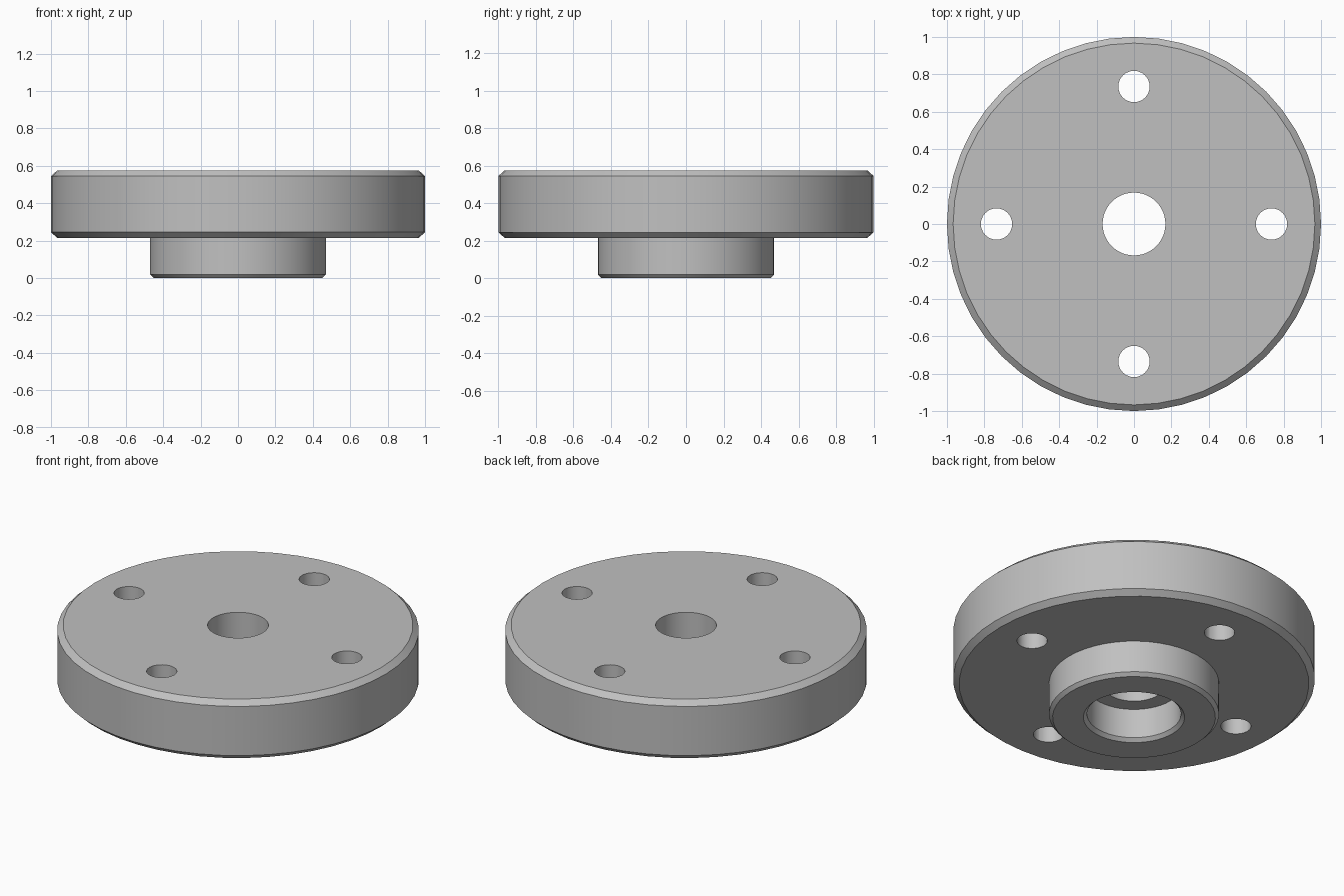
import bpy, bmesh, math
from mathutils import Matrix, Vector

cube = bpy.data.objects.get("Cube")
if cube:
    bpy.data.objects.remove(cube, do_unlink=True)

steel = bpy.data.materials.new("grey steel")
steel.use_nodes = True
colour = (0.53, 0.53, 0.53, 1)
steel.diffuse_color = colour
steel.node_tree.nodes["Principled BSDF"].inputs["Base Color"].default_value = colour


def make_object(name, bm):
    bmesh.ops.recalc_face_normals(bm, faces=bm.faces)
    mesh = bpy.data.meshes.new(name)
    bm.to_mesh(mesh)
    bm.free()
    mesh.materials.append(steel)
    obj = bpy.data.objects.new(name, mesh)
    bpy.context.collection.objects.link(obj)
    return obj


def lathe(name, profile, segments):
    """Revolve a closed (radius, height) profile about z."""
    bm = bmesh.new()
    rings = []
    for i in range(segments):
        a = math.tau * i / segments
        rings.append([bm.verts.new((r * math.cos(a), r * math.sin(a), z)) for r, z in profile])
    n = len(profile)
    for i in range(segments):
        here, there = rings[i], rings[(i + 1) % segments]
        for j in range(n):
            k = (j + 1) % n
            bm.faces.new((here[j], there[j], there[k], here[k]))
    return make_object(name, bm)


# Chamfered disc with a hub below and a stepped bore
flange = lathe("flange_plate_and_hub", [
    (0.168, 0.575), (0.967, 0.575), (1.0, 0.545),       # top face and rim chamfer
    (1.0, 0.245), (0.967, 0.215), (0.47, 0.215),        # rim and underside
    (0.47, 0.02), (0.45, 0.0),                          # hub and its chamfer
    (0.28, 0.0), (0.26, 0.02), (0.26, 0.2), (0.168, 0.2),  # counterbore and shoulder
], 48)

# Four bolt holes
bm = bmesh.new()
for i in range(4):
    place = Matrix.Rotation(i * math.pi / 2, 4, 'Z') @ Matrix.Translation(Vector((0.735, 0, 0.4)))
    bmesh.ops.create_cone(bm, cap_ends=True, segments=24, radius1=0.084,
                          radius2=0.084, depth=0.8, matrix=place)
cutter = make_object("bolt_hole_cutter", bm)
cutter.hide_render = True

bpy.ops.object.select_all(action='DESELECT')
flange.select_set(True)
bpy.context.view_layer.objects.active = flange
cut = flange.modifiers.new("bolt_holes", 'BOOLEAN')
cut.operation = 'DIFFERENCE'
cut.solver = 'EXACT'
cut.object = cutter
bpy.ops.object.modifier_apply(modifier=cut.name)
bpy.data.objects.remove(cutter, do_unlink=True)

bpy.ops.object.shade_smooth_by_angle(angle=math.radians(30))
